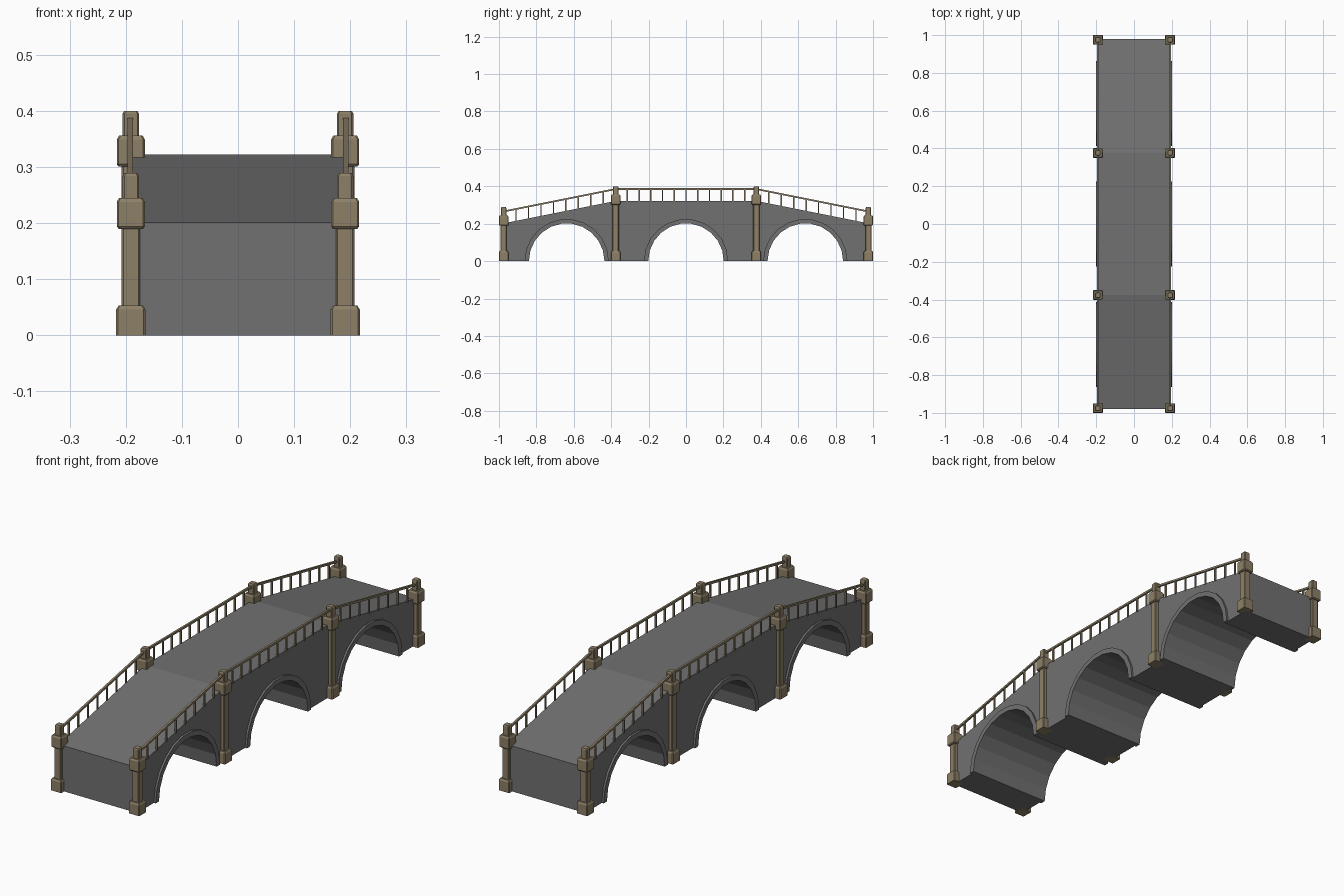
import bpy, bmesh, math
from mathutils import Vector

if "Cube" in bpy.data.objects:
    bpy.data.objects.remove(bpy.data.objects["Cube"])

def material(name, rgb):
    m = bpy.data.materials.new(name)
    m.diffuse_color = (*rgb, 1)
    m.use_nodes = True
    m.node_tree.nodes["Principled BSDF"].inputs["Base Color"].default_value = m.diffuse_color
    return m

STONE = material("grey stone", (0.165, 0.165, 0.165))
TAN = material("tan stone", (0.27, 0.215, 0.135))

def finish(name, bm, mat):
    bmesh.ops.recalc_face_normals(bm, faces=bm.faces)
    me = bpy.data.meshes.new(name)
    bm.to_mesh(me)
    bm.free()
    me.materials.append(mat)
    ob = bpy.data.objects.new(name, me)
    bpy.context.collection.objects.link(ob)
    return ob

def extrude_outline(name, pts, x0, x1, mat):
    """Closed (y, z) outline extruded along x."""
    bm = bmesh.new()
    a = [bm.verts.new((x0, y, z)) for y, z in pts]
    b = [bm.verts.new((x1, y, z)) for y, z in pts]
    n = len(pts)
    bm.faces.new(a)
    bm.faces.new(b)
    for i in range(n):
        j = (i + 1) % n
        bm.faces.new((a[i], a[j], b[j], b[i]))
    return finish(name, bm, mat)

def arc(cy, r, n=11):
    """Semicircle from -y to +y, standing on the ground."""
    return [(cy - r * math.cos(math.pi * i / n), r * math.sin(math.pi * i / n))
            for i in range(n + 1)]

HALF, END, MID = 0.192, 0.98, 0.376
POST_X, POST_Y = 0.191, 0.975
R_IN, R_OUT = 0.202, 0.225
ARCHES = (-0.638, 0.0, 0.638)

def deck(y):
    return 0.322 - max(0, abs(y) - MID) * 0.2

# Bridge body with three arched openings
outline = [(-END, 0)]
for cy in ARCHES:
    outline += arc(cy, R_IN)
outline += [(END, 0), (END, deck(END)), (MID, deck(MID)), (-MID, deck(MID)), (-END, deck(END))]
extrude_outline("bridge_body", outline, -HALF, HALF, STONE)

# Raised arch trims on both sides
for s in (-1, 1):
    for cy in ARCHES:
        ring = arc(cy, R_OUT) + arc(cy, R_IN)[::-1]
        extrude_outline("arch_trim", ring, s * (HALF - 0.004), s * 0.201, STONE)

# Posts: chamfered square sections stacked upward
def post(x, y, d):
    c = 0.19 + d  # underside of the cap
    sections = [(0.026, 0), (0.026, 0.046), (0.022, 0.053), (0.0165, 0.053),
                (0.0165, c), (0.0215, c), (0.025, c + 0.004), (0.025, c + 0.048),
                (0.021, c + 0.055), (0.0145, c + 0.055), (0.0145, c + 0.094), (0.012, c + 0.099)]
    bm = bmesh.new()
    rings = []
    for h, z in sections:
        k = h - 0.003
        rings.append([bm.verts.new((x + px, y + py, z)) for px, py in
                      ((h, -k), (h, k), (k, h), (-k, h), (-h, k), (-h, -k), (-k, -h), (k, -h))])
    for a, b in zip(rings, rings[1:]):
        for i in range(8):
            j = (i + 1) % 8
            bm.faces.new((a[i], a[j], b[j], b[i]))
    bm.faces.new(rings[0])
    bm.faces.new(rings[-1])
    finish("post", bm, TAN)

for sx in (-1, 1):
    for sy in (-1, 1):
        post(sx * POST_X, sy * POST_Y, 0)
        post(sx * POST_X, sy * MID, 0.111)

# Railings: sloped top rail and upright balusters between posts
def railing(x, y0, y1, count):
    t = 0.0045
    rail = [(y, deck(y) + h) for y, h in ((y0, 0.059), (y1, 0.059), (y1, 0.068), (y0, 0.068))]
    extrude_outline("top_rail", rail, x - t, x + t, TAN)
    for i in range(1, count + 1):
        y = y0 + (y1 - y0) * i / (count + 1)
        a, b = y - 0.0035, y + 0.0035
        bar = [(a, deck(a) - 0.004), (b, deck(b) - 0.004), (b, deck(b) + 0.061), (a, deck(a) + 0.061)]
        extrude_outline("baluster", bar, x - 0.0035, x + 0.0035, TAN)

for s in (-1, 1):
    x = s * 0.192
    railing(x, -POST_Y, -MID, 8)
    railing(x, -MID, MID, 11)
    railing(x, MID, POST_Y, 8)
